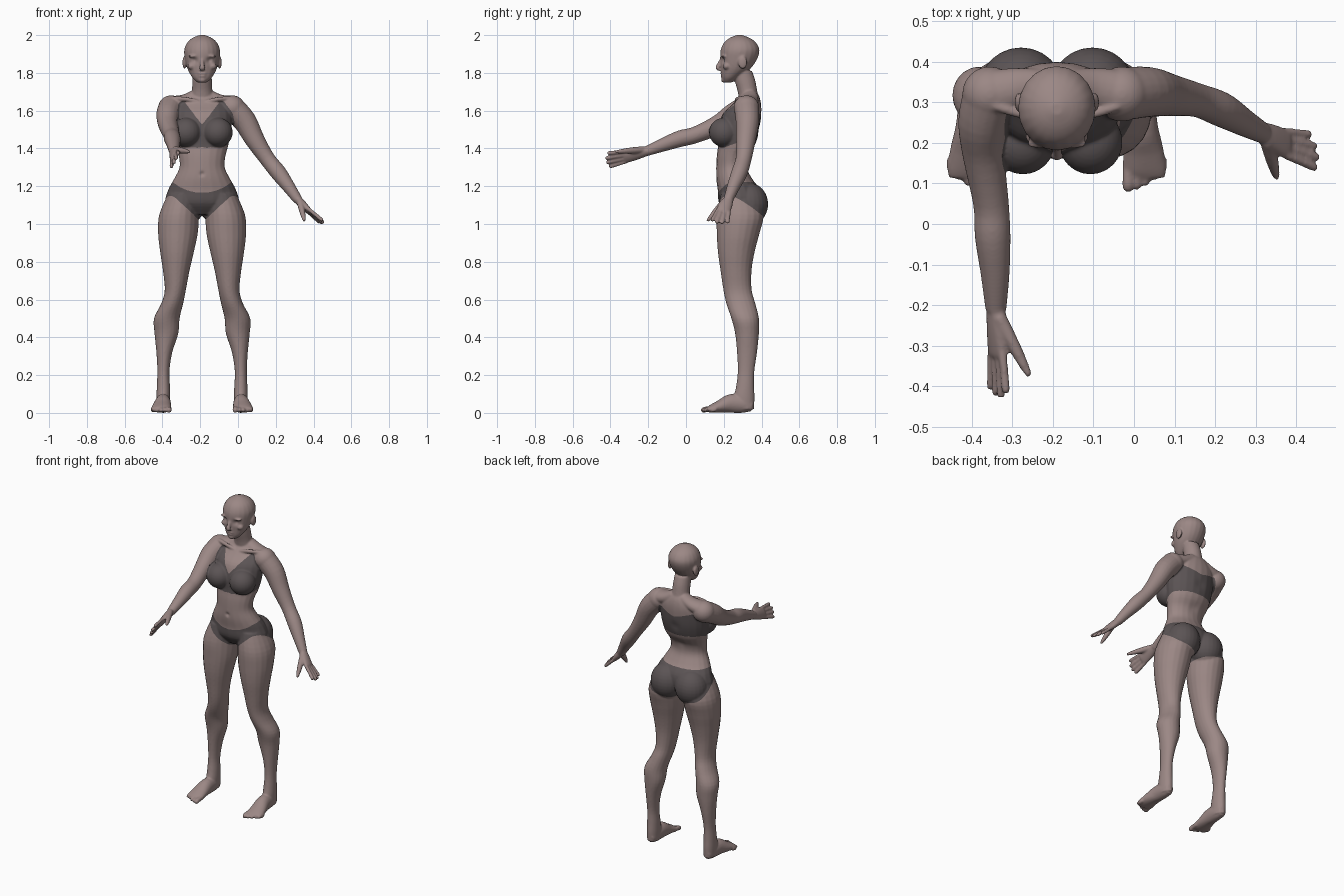
import bpy, bmesh, math
from mathutils import Vector, Matrix
from mathutils.bvhtree import BVHTree

if "Cube" in bpy.data.objects:
    bpy.data.objects.remove(bpy.data.objects["Cube"])

CX = -.19                      # the body's plane of symmetry
UP = Vector((0, 0, 1))
SIDES = (-1, 1)
bm = bmesh.new()


def material(name, color):
    mat = bpy.data.materials.new(name)
    mat.use_nodes = True
    mat.diffuse_color = (*color, 1)
    mat.node_tree.nodes["Principled BSDF"].inputs["Base Color"].default_value = (*color, 1)
    return mat


def spline(keys, steps=4):
    """Smoothly interpolate key rings."""
    keys = [Vector(k) for k in keys]
    padded = [keys[0]] + keys + [keys[-1]]
    out = []
    for a, b, c, d in zip(padded, padded[1:], padded[2:], padded[3:]):
        for i in range(steps):
            t = i / steps
            out.append(b + (c - a) * (t / 2)
                       + (a * 2 - b * 5 + c * 4 - d) * (t * t / 2)
                       + (b * 3 - a - c * 3 + d) * (t ** 3 / 2))
    return out + [keys[-1]]


def loft(keys, across=(1, 0, 0), level=False, sides=20):
    """Closed skin over rings (x, y, z, width radius, depth radius)."""
    rings = spline(keys)
    loops = []
    for i, ring in enumerate(rings):
        centre = Vector(ring[:3])
        ahead = Vector(rings[min(i + 1, len(rings) - 1)][:3])
        behind = Vector(rings[max(i - 1, 0)][:3])
        along = UP if level else (ahead - behind).normalized()
        side = Vector(across)
        side = (side - along * side.dot(along)).normalized()
        depth = along.cross(side)
        angles = [math.tau * k / sides for k in range(sides)]
        loops.append([bm.verts.new(centre + side * (ring[3] * math.cos(a))
                                   + depth * (ring[4] * math.sin(a))) for a in angles])
    faces = [bm.faces.new(loops[0]), bm.faces.new(loops[-1])]
    for lower, upper in zip(loops, loops[1:]):
        for k in range(sides):
            n = (k + 1) % sides
            faces.append(bm.faces.new((lower[k], lower[n], upper[n], upper[k])))
    bmesh.ops.recalc_face_normals(bm, faces=faces)


def column(keys, side=0):
    """Upright loft; keys are (offset from centre, y, z, width, depth)."""
    loft([(CX + side * u, y, z, w, d) for u, y, z, w, d in keys], level=True)


def ball(centre, radii):
    place = Matrix.Translation(centre) @ Matrix.Diagonal((*radii, 1))
    bmesh.ops.create_uvsphere(bm, u_segments=24, v_segments=16, radius=1, matrix=place)


def digit(points, radius, across=(1, 0, 0)):
    """Finger or toe with a rounded tip."""
    points = [Vector(p) for p in points]
    end = (points[-1] - points[-2]).normalized()
    keys = [(*p, radius, radius) for p in points]
    keys.append((*(points[-1] + end * radius * .7), radius * .5, radius * .5))
    loft(keys, across, sides=10)


def hand(wrist, knuckle, tip, across, thumb):
    wrist, knuckle, tip, thumb = map(Vector, (wrist, knuckle, tip, thumb))
    across = Vector(across).normalized()
    palm = wrist.lerp(knuckle, .5)
    loft([(*wrist, .025, .023), (*palm, .034, .021),
          (*knuckle, .038, .016), (*knuckle.lerp(tip, .12), .034, .011)], across)
    for i, reach in enumerate((.82, .96, 1, .9)):       # little finger to index
        shift = across * (i - 1.5) * .02
        base = knuckle + shift
        end = knuckle.lerp(tip, reach) + shift * 1.4
        digit([base, base.lerp(end, .5), end - (end - base) * .1], .0105, across)
    root = wrist.lerp(palm, .5) + across * .015
    loft([(*root, .018, .018), (*root.lerp(thumb, .45), .017, .016),
          (*root.lerp(thumb, .8), .012, .012), (*thumb, .007, .007)], across)


# Torso
column([(0, .29, 1.05, .09, .07), (0, .285, 1.11, .19, .11), (0, .28, 1.18, .18, .112),
        (0, .255, 1.24, .148, .095), (0, .24, 1.3, .12, .08), (0, .245, 1.36, .124, .082),
        (0, .268, 1.42, .14, .098), (0, .28, 1.5, .155, .11), (0, .295, 1.58, .157, .103),
        (0, .32, 1.63, .14, .078), (0, .335, 1.67, .1, .055), (0, .335, 1.7, .06, .04)])
for s in SIDES:
    ball((CX + s * .083, .202, 1.485), (.079, .08, .078))      # bust
    ball((CX + s * .088, .335, 1.105), (.103, .1, .112))       # seat
torso_tree = BVHTree.FromBMesh(bm)

# Neck, shoulders and collarbones
column([(0, .34, 1.62, .07, .055), (0, .326, 1.7, .055, .052),
        (0, .312, 1.76, .052, .055), (0, .3, 1.81, .05, .05)])
for s in SIDES:
    loft([(CX + s * .03, .34, 1.68, .04, .035), (CX + s * .09, .335, 1.65, .05, .037),
          (CX + s * .16, .32, 1.63, .06, .048)], (0, 1, 0))
    digit([(CX + s * .02, .27, 1.645), (CX + s * .08, .27, 1.66),
           (CX + s * .15, .29, 1.665)], .012, (0, 1, 0))

# Head
column([(0, .222, 1.75, .026, .022), (0, .235, 1.775, .052, .046), (0, .262, 1.82, .077, .077),
        (0, .278, 1.87, .09, .097), (0, .286, 1.92, .095, .103), (0, .286, 1.96, .079, .085),
        (0, .284, 1.985, .051, .053), (0, .283, 2, .015, .015)])
loft([(CX, .19, 1.875, .009, .009), (CX, .176, 1.845, .011, .012),
      (CX, .168, 1.826, .016, .012), (CX, .18, 1.815, .012, .006)])        # nose
ball((CX, .193, 1.797), (.026, .012, .007))                                # upper lip
ball((CX, .194, 1.783), (.021, .012, .007))                                # lower lip
ball((CX, .203, 1.763), (.022, .018, .015))                                # chin
for s in SIDES:
    ball((CX + s * .093, .3, 1.855), (.011, .024, .034))                   # ear
    ball((CX + s * .04, .2, 1.888), (.034, .016, .009))                    # brow
    ball((CX + s * .055, .215, 1.835), (.022, .02, .018))                  # cheek

# Legs and feet
for s in SIDES:
    column([(.1, .28, 1.16, .08, .095), (.122, .287, 1.05, .105, .124),
            (.128, .276, .95, .105, .113), (.133, .266, .85, .089, .097),
            (.137, .265, .75, .07, .082), (.142, .273, .65, .056, .075),
            (.158, .29, .58, .058, .077), (.187, .313, .5, .068, .073),
            (.189, .323, .42, .063, .063), (.2, .323, .32, .042, .053),
            (.205, .318, .22, .032, .044), (.205, .313, .14, .035, .048),
            (.205, .308, .08, .036, .055), (.205, .31, .02, .033, .05)], s)
    ball((CX + s * .145, .235, .64), (.036, .032, .045))                   # kneecap
    loft([(CX + s * u, y, z, w, h) for u, y, z, w, h in
          ((.205, .352, .035, .024, .028), (.205, .31, .045, .036, .045),
           (.207, .24, .05, .042, .05), (.213, .18, .034, .05, .034),
           (.216, .135, .022, .054, .022), (.216, .115, .016, .05, .014))])
    for i in range(5):                                                     # toes
        u, tip = .176 + i * .021, .09 + i * i * .003
        digit([(CX + s * u, .15, .022), (CX + s * u, tip + .02, .02),
               (CX + s * u, tip, .014)], .015 if i == 0 else .0115)

# Arms: the left hangs out to the side, the right reaches forward
arms = (
    ((-.03, .32, 1.615, .066), (.035, .325, 1.545, .062), (.09, .317, 1.445, .052),
     (.155, .305, 1.345, .042), (.215, .282, 1.27, .043), (.27, .25, 1.195, .034),
     (.315, .225, 1.13, .026)),
    ((-.355, .32, 1.615, .066), (-.372, .25, 1.578, .061), (-.37, .17, 1.525, .052),
     (-.352, .05, 1.472, .044), (-.348, -.03, 1.452, .044), (-.342, -.12, 1.42, .036),
     (-.34, -.21, 1.385, .026)))
for arm, across in zip(arms, ((0, 1, 0), (1, 0, 0))):
    loft([(*p, p[-1]) for p in arm], across)
    ball(arm[0][:3], (.068, .068, .066))
hand((.31, .228, 1.135), (.372, .198, 1.072), (.456, .175, 1), (.1, -1, .2), (.352, .112, 1.015))
hand((-.34, -.2, 1.388), (-.337, -.315, 1.358), (-.333, -.432, 1.335),
     (.45, 0, .9), (-.257, -.375, 1.382))

# Fuse all parts into one smooth skin
mesh = bpy.data.meshes.new("body")
bm.to_mesh(mesh)
bm.free()
body = bpy.data.objects.new("body", mesh)
bpy.context.collection.objects.link(body)
remesh = body.modifiers.new("fuse", 'REMESH')
remesh.mode, remesh.voxel_size = 'VOXEL', .005
relax = body.modifiers.new("relax", 'SMOOTH')
relax.factor, relax.iterations = .5, 6
skin = bpy.data.meshes.new_from_object(body.evaluated_get(bpy.context.evaluated_depsgraph_get()))
body.modifiers.clear()
body.data = skin
skin.materials.clear()
skin.materials.append(material("skin", (.33, .245, .235)))
skin.materials.append(material("dark fabric", (.105, .088, .09)))


def in_top(p, u):
    if u > .19 or not 1.4 < p.z < 1.67 or torso_tree.find_nearest(p)[3] > .014:
        return False
    if p.y > .3:                                   # back band
        return 1.44 < p.z < 1.565 + u * .3
    lower = 1.405 + max(0, p.y - .2) * .35
    return lower < p.z < 1.525 + u * 1.3 and u < .19 - max(0, p.z - 1.545) * .6


def in_briefs(p, u):
    if u > .24 or not 1 < p.z < 1.26:
        return False
    back = min(1, max(0, (p.y - .2) / .2))
    leg_line = (1.01 + u * .9) * (1 - back) + (1.01 + u * .22) * back
    waist_line = (1.165 + u * u * 2.2) * (1 - back) + 1.235 * back
    return leg_line < p.z < waist_line


# Sculpted dents: (offset, y, z, size, depth)
dents = ((.038, .19, 1.866, .017, .012), (0, .16, 1.265, .012, .008),
         (0, .4, 1.5, .03, .006), (0, .35, 1.36, .03, .008))
bm = bmesh.new()
bm.from_mesh(skin)
for v in bm.verts:
    here = Vector((abs(v.co.x - CX), v.co.y, v.co.z))
    for u, y, z, size, depth in dents:
        gap = (here - Vector((u, y, z))).length / size
        if gap < 3:
            v.co.y += math.copysign(depth, .25 - y) * math.exp(-gap * gap)
    v.co.z = max(0, v.co.z)
for f in bm.faces:
    p = f.calc_center_median()
    u = abs(p.x - CX)
    f.material_index = int(in_top(p, u) or in_briefs(p, u))
    f.smooth = True

# Even out the fabric hems
hem = {}
for e in bm.edges:
    if len({f.material_index for f in e.link_faces}) > 1:
        for v in e.verts:
            hem.setdefault(v, []).append(e.other_vert(v))
for _ in range(8):
    moved = {v: v.co.lerp(sum((n.co for n in near), Vector()) / len(near), .5)
             for v, near in hem.items()}
    for v, co in moved.items():
        v.co = co
bm.to_mesh(skin)
bm.free()
